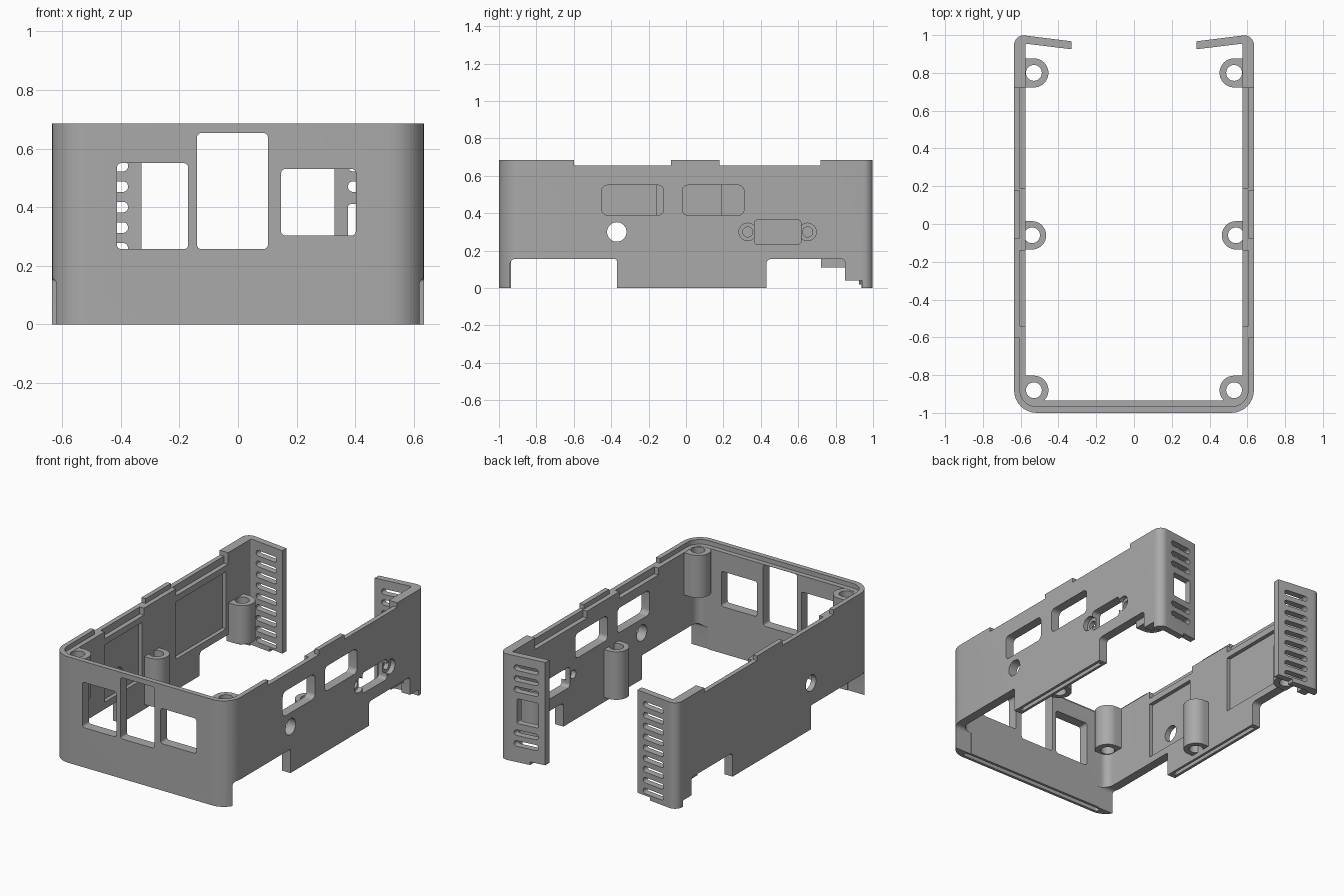
import bpy, bmesh, math
from mathutils import Vector

if "Cube" in bpy.data.objects:
    bpy.data.objects.remove(bpy.data.objects["Cube"], do_unlink=True)

grey = bpy.data.materials.new("plain grey")
grey.use_nodes = True
grey.diffuse_color = (0.4, 0.4, 0.4, 1)
grey.node_tree.nodes["Principled BSDF"].inputs["Base Color"].default_value = (0.4, 0.4, 0.4, 1)


def fillet(corners, steps=8):
    """Round each (a, b, radius) corner of a polygon."""
    out, n = [], len(corners)
    for i, (a, b, r) in enumerate(corners):
        p = Vector((a, b))
        if r <= 0:
            out.append(p)
            continue
        u = (Vector(corners[i - 1][:2]) - p).normalized()
        v = (Vector(corners[(i + 1) % n][:2]) - p).normalized()
        half = u.angle(v) / 2
        center = p + (u + v).normalized() * r / math.sin(half)
        start = p + u * r / math.tan(half) - center
        end = p + v * r / math.tan(half) - center
        sweep = math.pi - 2 * half
        for k in range(steps + 1):
            t = k / steps
            d = (start * math.sin((1 - t) * sweep) + end * math.sin(t * sweep)) / math.sin(sweep)
            out.append(center + d)
    return out


def rect(a0, a1, b0, b1, r=0.0):
    return fillet([(a0, b0, r), (a1, b0, r), (a1, b1, r), (a0, b1, r)])


def circle(a, b, r, n=32):
    return [Vector((a + r * math.cos(2 * math.pi * k / n), b + r * math.sin(2 * math.pi * k / n)))
            for k in range(n)]


def prism(name, outline, axis, lo, hi):
    """Extrude a flat outline along an axis."""
    place = {"x": lambda p, t: (t, p.x, p.y),
             "y": lambda p, t: (p.x, t, p.y),
             "z": lambda p, t: (p.x, p.y, t)}[axis]
    bm = bmesh.new()
    low = [bm.verts.new(place(p, lo)) for p in outline]
    high = [bm.verts.new(place(p, hi)) for p in outline]
    bm.faces.new(low)
    bm.faces.new(high)
    for i in range(len(low)):
        j = (i + 1) % len(low)
        bm.faces.new((low[i], low[j], high[j], high[i]))
    bmesh.ops.recalc_face_normals(bm, faces=bm.faces)
    mesh = bpy.data.meshes.new(name)
    bm.to_mesh(mesh)
    bm.free()
    obj = bpy.data.objects.new(name, mesh)
    bpy.context.collection.objects.link(obj)
    mesh.materials.append(grey)
    return obj


def cut(target, outline, axis, lo, hi):
    """Subtract a prism from the target."""
    cutter = prism("cutter", outline, axis, lo, hi)
    cutter.hide_render = True
    mod = target.modifiers.new("cut", "BOOLEAN")
    mod.operation, mod.solver, mod.object = "DIFFERENCE", "EXACT", cutter
    bpy.context.view_layer.objects.active = target
    bpy.ops.object.modifier_apply(modifier=mod.name)
    bpy.data.objects.remove(cutter, do_unlink=True)


def finish(obj):
    bpy.ops.object.select_all(action="DESELECT")
    obj.select_set(True)
    bpy.context.view_layer.objects.active = obj
    bpy.ops.object.shade_smooth_by_angle(angle=math.radians(30))


# Shell: C-shaped wall with angled rear flanges
half = [(0.33, 0.967, 0), (0.635, 1.005, 0.05), (0.635, -1, 0.12)]
inner = [(0.575, -0.935, 0.05), (0.575, 0.955, 0.01), (0.33, 0.925, 0)]
mirror = lambda pts: [(-a, b, r) for a, b, r in reversed(pts)]
shell = prism("shell", fillet(half + mirror(half) + mirror(inner) + inner), "z", 0, 0.685)

# Top ledge behind the raised lip, and gaps in the lip
cut(shell, fillet([(-0.605, -0.967, 0.09), (0.605, -0.967, 0.09),
                   (0.605, 0.72, 0), (-0.605, 0.72, 0)]), "z", 0.655, 0.8)
for y0, y1 in ((-0.6, -0.08), (0.18, 0.72)):
    cut(shell, rect(y0, y1, 0.655, 0.8), "x", -0.8, 0.8)

for side in (-1, 1):
    lo, hi = sorted((side * 0.5, side * 0.8))
    # Lower edge openings
    cut(shell, fillet([(-0.94, -0.1, 0), (-0.37, -0.1, 0), (-0.37, 0.155, 0.01),
                       (-0.94, 0.155, 0.025)]), "x", lo, hi)
    cut(shell, fillet([(0.43, -0.1, 0), (0.94, -0.1, 0), (0.94, 0.04, 0), (0.85, 0.04, 0),
                       (0.85, 0.155, 0.02), (0.43, 0.155, 0.025)]), "x", lo, hi)
    # Round side hole
    cut(shell, circle(-0.37, 0.3, 0.052), "x", lo, hi)
    # Thinned upper bands on the inside
    a, b = sorted((side * 0.5, side * 0.605))
    for y0, y1 in ((-0.54, -0.14), (0.19, 0.72)):
        cut(shell, rect(y0, y1, 0.61, 0.8), "x", a, b)
    # Groove under the middle foot
    a, b = sorted((side * 0.592, side * 0.617))
    cut(shell, rect(a, b, -0.34, 0.4), "z", -0.1, 0.025)

# Shallow panels inside the right wall
for y0, y1 in ((-0.54, -0.16), (0.19, 0.7)):
    cut(shell, rect(y0, y1, 0.2, 0.57), "x", -0.6, -0.5)

# Port openings in the left wall
for y0, y1 in ((-0.45, -0.12), (-0.02, 0.31)):
    cut(shell, rect(y0, y1, 0.39, 0.55, 0.03), "x", 0.5, 0.8)
cut(shell, rect(0.365, 0.615, 0.232, 0.365, 0.02), "x", 0.5, 0.8)
for y in (0.33, 0.65):
    cut(shell, circle(y, 0.3, 0.047), "x", 0.605, 0.8)
    cut(shell, circle(y, 0.3, 0.027), "x", 0.5, 0.8)

# Front windows
for x0, x1, z0, z1 in ((-0.413, -0.17, 0.257, 0.55), (-0.14, 0.102, 0.257, 0.653),
                       (0.147, 0.402, 0.303, 0.53)):
    cut(shell, rect(x0, x1, z0, z1, 0.015), "y", -1.2, -0.85)

# Groove under the front wall
cut(shell, rect(-0.53, 0.53, -0.982, -0.952, 0.014), "z", -0.1, 0.03)

# Vent slots in the rear flanges, with one square port on the left
for k in range(9):
    z = 0.05 + 0.07 * k
    for side in (-1, 1):
        if side > 0 and (k == 0 or 3 <= k <= 5):
            continue
        a, b = sorted((side * 0.375, side * 0.535))
        cut(shell, rect(a, b, z - 0.018, z + 0.018, 0.0175), "y", 0.85, 1.1)
cut(shell, rect(0.375, 0.515, 0.25, 0.41, 0.01), "y", 0.85, 1.1)
# Raised lower edge near the flange tips
for side in (-1, 1):
    a, b = sorted((side * 0.2, side * 0.43))
    cut(shell, rect(a, b, -0.1, 0.02), "y", 0.85, 1.1)
finish(shell)

# Screw bosses joined to the walls
for side, word in ((-1, "right"), (1, "left")):
    for place, x, y, z0, z1, r in (("front", 0.53, -0.88, 0.38, 0.654, 0.077),
                                   ("middle", 0.54, -0.06, 0.03, 0.34, 0.075),
                                   ("rear", 0.53, 0.8, 0.11, 0.36, 0.077)):
        arc = [Vector((x - r * math.sin(t), y + r * math.cos(t)))
               for t in (math.pi * k / 20 for k in range(21))]
        wall = 0.59
        back = [Vector((wall, y - r)), Vector((wall, y + r))]
        if place == "front":
            back[0] = Vector((wall, -0.9))
            back.insert(0, Vector((0.56, -0.95)))
            arc[-1] = Vector((x, -0.955))
        outline = [Vector((side * p.x, p.y)) for p in arc + back]
        boss = prism(f"{word}_{place}_boss", outline, "z", z0, z1)
        cut(boss, circle(side * x, y, 0.042), "z", z0 - 0.1, z1 + 0.1)
        finish(boss)
